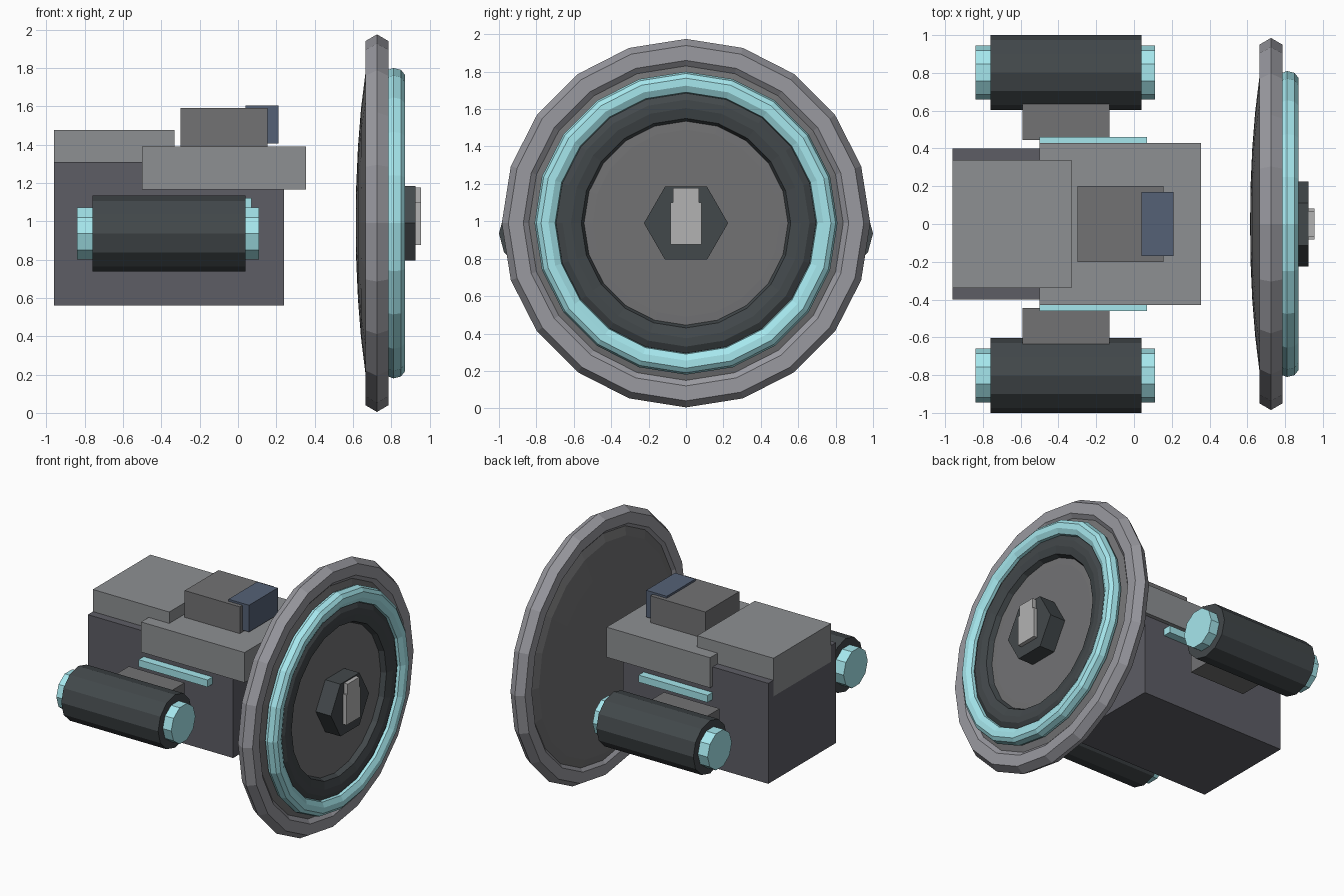
import bpy, math

if "Cube" in bpy.data.objects:
    bpy.data.objects.remove(bpy.data.objects["Cube"])


def mat(name, r, g, b):
    m = bpy.data.materials.new(name)
    m.diffuse_color = (r, g, b, 1)
    m.use_nodes = True
    m.node_tree.nodes["Principled BSDF"].inputs["Base Color"].default_value = m.diffuse_color
    return m


HULL = mat("hull", .11, .11, .13)
LIGHT = mat("light_grey", .27, .28, .29)
MID = mat("mid_grey", .17, .17, .175)
DARK = mat("dark", .055, .065, .07)
CYAN = mat("cyan", .38, .80, .85)
BLUE = mat("blue", .09, .12, .18)
RIM = mat("rim_grey", .32, .32, .35)
PALE = mat("pale", .45, .45, .45)
ZC = .99  # height of the dish axis


def make(name, verts, faces, m):
    me = bpy.data.meshes.new(name)
    me.from_pydata(verts, [], faces)
    me.materials.append(m)
    ob = bpy.data.objects.new(name, me)
    bpy.context.collection.objects.link(ob)
    return ob


def box(name, x, y, z, m):
    v = [(a, b, c) for a in x for b in y for c in z]
    f = [(0, 1, 3, 2), (4, 6, 7, 5), (0, 4, 5, 1), (2, 3, 7, 6), (0, 2, 6, 4), (1, 5, 7, 3)]
    return make(name, v, f, m)


def lathe(name, prof, n, m, yc=0, zc=ZC, start=0, closed=False):
    """Spin a (radius, x) profile about an x-axis; open profiles get end caps."""
    v = []
    for r, x in prof:
        for i in range(n):
            a = start + 2 * math.pi * i / n
            v.append((x, yc + r * math.cos(a), zc + r * math.sin(a)))
    k = len(prof)
    f = []
    for j in range(k if closed else k - 1):
        p, q = j * n, (j + 1) % k * n
        for i in range(n):
            i2 = (i + 1) % n
            f.append((p + i, q + i, q + i2, p + i2))
    if not closed:
        f.append(tuple(range(n)))
        f.append(tuple(reversed(range((k - 1) * n, k * n))))
    return make(name, v, f, m)


# hull and stacked upper blocks
box("hull", (-.96, .24), (-.40, .40), (.56, 1.31), HULL)
box("rear_deck", (-.961, -.33), (-.34, .34), (1.19, 1.475), LIGHT)
box("front_deck", (-.50, .355), (-.43, .43), (1.165, 1.39), LIGHT)
box("cabin", (-.30, .155), (-.20, .20), (1.385, 1.59), MID)
box("window", (.04, .21), (-.17, .17), (1.405, 1.605), BLUE)

# side pods, mirrored
for side, s in (("left", 1), ("right", -1)):
    ys = lambda a, b: tuple(sorted((s * a, s * b)))
    box(side + "_pod_bracket", (-.59, -.13), ys(.445, .64), (.835, 1.04), MID)
    box(side + "_light_strip", (-.50, .07), ys(.40, .46), (1.067, 1.12), CYAN)
    lathe(side + "_pod", [(.198, -.76), (.198, .04)], 12, DARK, s * .802, .935)
    lathe(side + "_pod_core", [(.143, -.84), (.143, .11)], 10, CYAN, s * .802, .935)

# round dish: lens-shaped plate, rim and rings
lathe("dish_plate", [(.02, .615), (.2, .617), (.4, .626), (.6, .642), (.785, .665),
                     (.86, .69), (.86, .755), (.72, .79), (.5, .80)], 20, MID)
lathe("dish_rim", [(.985, .725), (.95, .785), (.87, .785), (.835, .755),
                   (.835, .695), (.87, .665), (.95, .665)], 20, RIM, closed=True)
lathe("glow_ring", [(.80, .785), (.81, .81), (.80, .85), (.775, .87), (.735, .87),
                    (.70, .85), (.69, .785)], 20, CYAN, closed=True)
lathe("inner_ring", [(.70, .785), (.695, .83), (.66, .85), (.615, .85), (.56, .835),
                     (.54, .785)], 20, DARK, closed=True)

# hexagonal hub with emblem-free latch plate
lathe("hub", [(.225, .78), (.225, .925)], 6, DARK)
box("hub_latch", (.90, .955), (-.083, .083), (.875, 1.10), PALE)
box("hub_latch_top", (.90, .955), (-.07, .07), (1.10, 1.177), PALE)
